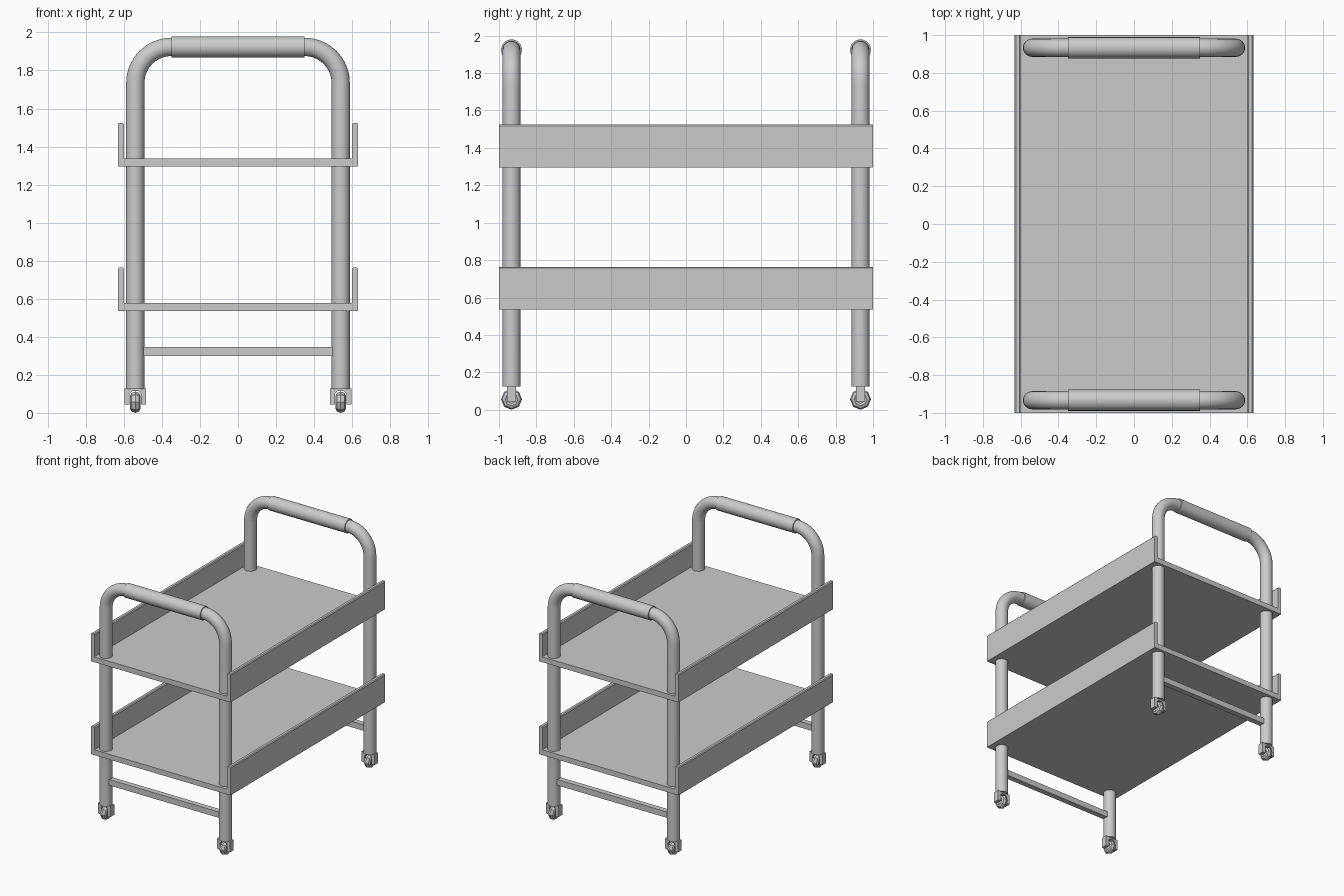
import bpy, bmesh, math
from mathutils import Matrix, Vector

if "Cube" in bpy.data.objects:
    bpy.data.objects.remove(bpy.data.objects["Cube"])

PX, PY, R = 0.54, 0.933, 0.048      # post position and tube radius
TOP, BEND = 1.924, 0.19             # handle axis height, bend radius


def finish(name, bm, smooth=False):
    bmesh.ops.recalc_face_normals(bm, faces=bm.faces[:])
    me = bpy.data.meshes.new(name)
    bm.to_mesh(me)
    bm.free()
    ob = bpy.data.objects.new(name, me)
    bpy.context.collection.objects.link(ob)
    if smooth:
        bpy.ops.object.select_all(action='DESELECT')
        ob.select_set(True)
        bpy.context.view_layer.objects.active = ob
        bpy.ops.object.shade_smooth_by_angle(angle=math.radians(35))
    return ob


def extrude_profile(name, pts, y0, y1):
    """Extrude an x-z outline along y."""
    bm = bmesh.new()
    face = bm.faces.new([bm.verts.new((x, y0, z)) for x, z in pts])
    new = bmesh.ops.extrude_face_region(bm, geom=[face])['geom']
    bmesh.ops.translate(bm, vec=(0, y1 - y0, 0),
                        verts=[v for v in new if isinstance(v, bmesh.types.BMVert)])
    return finish(name, bm)


def box(name, centre, size):
    bm = bmesh.new()
    bmesh.ops.create_cube(bm, size=1, matrix=Matrix.Translation(centre) @ Matrix.Diagonal((*size, 1)))
    return finish(name, bm)


def sweep(name, path, radius, y, sides=24):
    """Round tube along an x-z path lying in a plane of constant y."""
    bm = bmesh.new()
    rings = []
    for i, p in enumerate(path):
        t = (Vector(path[min(i + 1, len(path) - 1)]) - Vector(path[max(i - 1, 0)])).normalized()
        ring = []
        for k in range(sides):
            a = 2 * math.pi * k / sides
            c, s = radius * math.cos(a), radius * math.sin(a)
            ring.append(bm.verts.new((p[0] - t.y * c, y + s, p[1] + t.x * c)))
        rings.append(ring)
    for a, b in zip(rings, rings[1:]):
        for k in range(sides):
            n = (k + 1) % sides
            bm.faces.new((a[k], a[n], b[n], b[k]))
    bm.faces.new(rings[0])
    bm.faces.new(rings[-1])
    return finish(name, bm, True)


def wheel(name, x, y, sides=8):
    """Low-poly wheel with a rounded tread, axle along x."""
    profile = [(-0.018, 0.0), (-0.018, 0.022), (-0.027, 0.034), (-0.02, 0.049), (0, 0.056),
               (0.02, 0.049), (0.027, 0.034), (0.018, 0.022), (0.018, 0.0)]
    bm = bmesh.new()
    vs = [bm.verts.new((dx, 0, r)) for dx, r in profile]
    edges = [bm.edges.new(e) for e in zip(vs, vs[1:])]
    bmesh.ops.spin(bm, geom=vs + edges, axis=(1, 0, 0), cent=(0, 0, 0),
                   angle=2 * math.pi, steps=sides)
    bmesh.ops.remove_doubles(bm, verts=bm.verts[:], dist=1e-4)
    bmesh.ops.translate(bm, vec=(x, y, 0.056), verts=bm.verts[:])
    return finish(name, bm)


# Trays: U-shaped section with softened wall tops, open at both ends
for name, z0 in (("lower_tray", 0.535), ("upper_tray", 1.295)):
    half = [(0.632, z0), (0.632, z0 + 0.222), (0.626, z0 + 0.229),
            (0.606, z0 + 0.229), (0.6, z0 + 0.222), (0.6, z0 + 0.043)]
    extrude_profile(name, half + [(-x, z) for x, z in reversed(half)], -1, 1)

# Tube frame path: post, bend, handle, bend, post
bend = [(PX - BEND + BEND * math.cos(a), TOP - BEND + BEND * math.sin(a))
        for a in (math.pi / 2 * i / 10 for i in range(11))]
right = [(PX, 0.125)] + bend
path = right + [(-x, z) for x, z in reversed(right)]

for sy, end in ((-1, "front"), (1, "back")):
    y = sy * PY
    sweep(end + "_tube_frame", path, R, y)
    sweep(end + "_handle_grip", [(-0.35, TOP), (0.35, TOP)], 0.056, y)
    box(end + "_crossbar", (0, y, 0.322), (1.0, 0.045, 0.048))
    # Casters: forked bracket around a wheel
    for sx, side in ((-1, "left"), (1, "right")):
        x = sx * PX
        arch = [(0.057, 0.043), (0.057, 0.128), (-0.057, 0.128), (-0.057, 0.043),
                (-0.03, 0.043), (-0.03, 0.1), (-0.016, 0.114),
                (0.016, 0.114), (0.03, 0.1), (0.03, 0.043)]
        extrude_profile(f"{end}_{side}_caster_fork", [(x + px, pz) for px, pz in arch],
                        y - 0.025, y + 0.025)
        wheel(f"{end}_{side}_wheel", x, y)
